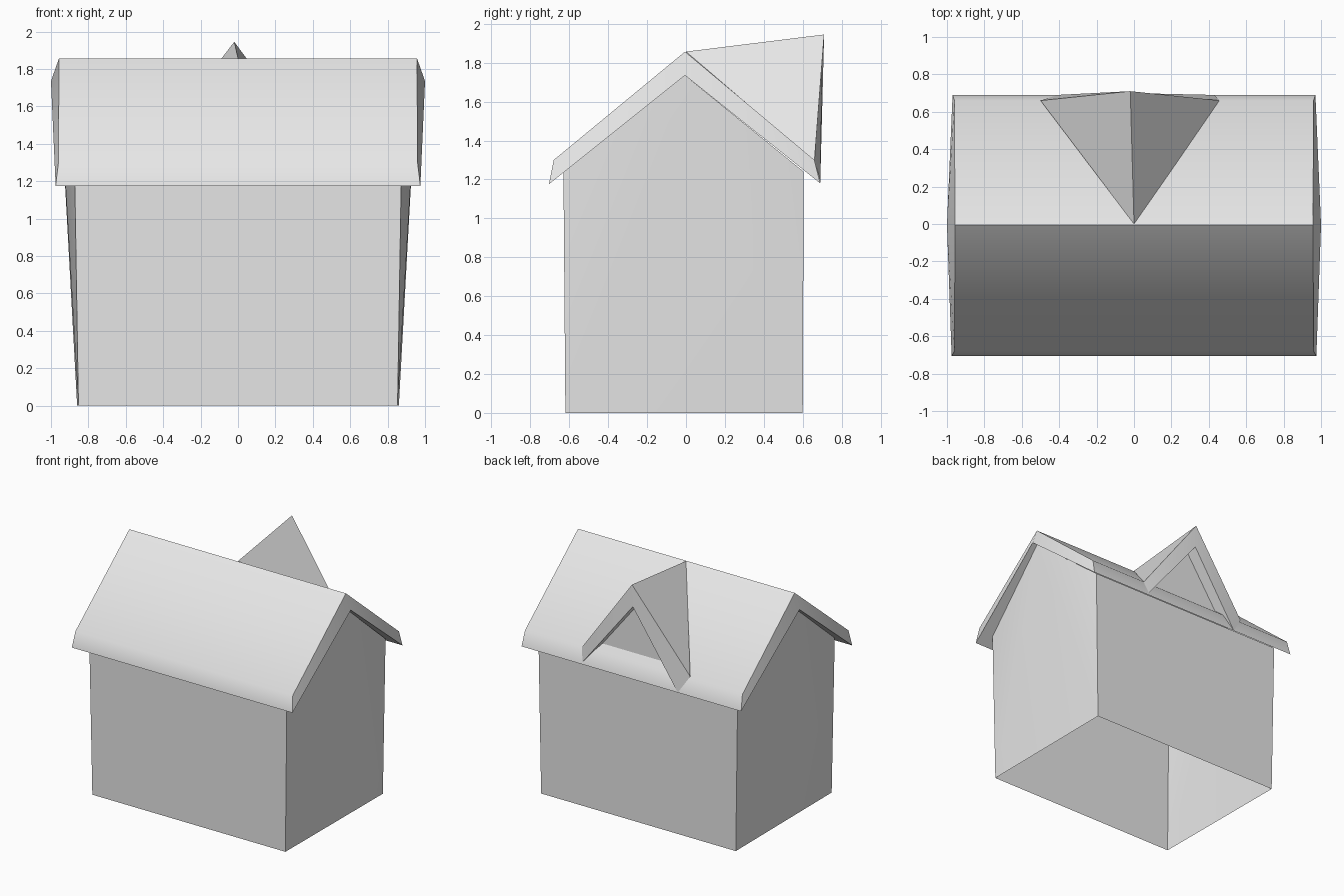
import bpy
import bmesh
import math

cube = bpy.data.objects.get("Cube")
if cube:
    bpy.data.objects.remove(cube, do_unlink=True)

# Single plain grey
grey = bpy.data.materials.new("plain_grey")
grey.use_nodes = True
grey.diffuse_color = (0.8, 0.8, 0.8, 1)
grey.node_tree.nodes["Principled BSDF"].inputs["Base Color"].default_value = (0.8, 0.8, 0.8, 1)


def finish(name, bm, angle):
    bmesh.ops.recalc_face_normals(bm, faces=bm.faces[:])
    mesh = bpy.data.meshes.new(name)
    bm.to_mesh(mesh)
    bm.free()
    mesh.materials.append(grey)
    obj = bpy.data.objects.new(name, mesh)
    bpy.context.scene.collection.objects.link(obj)
    bpy.ops.object.select_all(action='DESELECT')
    bpy.context.view_layer.objects.active = obj
    obj.select_set(True)
    bpy.ops.object.shade_smooth_by_angle(angle=math.radians(angle))
    return obj


def mirrored_loft(name, profile, spans, caps, angle=45):
    """Span a (y, z, half width) profile across x and close both ends."""
    bm = bmesh.new()
    left = [bm.verts.new((x, y, z)) for y, z, x in profile]
    right = [bm.verts.new((-x, y, z)) for y, z, x in profile]
    for a, b in spans:
        bm.faces.new((left[a], left[b], right[b], right[a]))
    for cap in caps:
        bm.faces.new([left[i] for i in cap])
        bm.faces.new([right[i] for i in reversed(cap)])
    return finish(name, bm, angle)


# Walls: open underneath, gables leaning out towards the peak
mirrored_loft(
    "walls",
    [(-0.62, 0, 0.853), (-0.63, 1.235, 0.873), (-0.005, 1.735, 0.955),
     (0.605, 1.24, 0.88), (0.60, 0, 0.86)],
    [(0, 1), (3, 4)],
    [(0, 1, 2), (0, 2, 4), (4, 2, 3)])

# Main roof: thick gabled slab with flared ends
mirrored_loft(
    "main_roof",
    [(-0.005, 1.857, 0.957), (0.66, 1.30, 0.96), (0.69, 1.18, 0.97),
     (-0.005, 1.735, 1.0), (-0.705, 1.175, 0.975), (-0.68, 1.30, 0.96)],
    [(i, (i + 1) % 6) for i in range(6)],
    [(0, 1, 2, 3), (0, 3, 4, 5)])

# Dormer roof: two thick triangular slopes fanning out from the ridge
outer = [(0, 0, 1.857), (0.46, 0.66, 1.295), (-0.02, 0.71, 1.945), (-0.5, 0.66, 1.32)]
inner = [(0, 0, 1.74), (0.43, 0.69, 1.20), (-0.02, 0.70, 1.765), (-0.41, 0.69, 1.18)]
bm = bmesh.new()
top = [bm.verts.new(p) for p in outer]
low = [bm.verts.new(p) for p in inner]
for ring in (top, low):
    bm.faces.new(ring[:3])
    bm.faces.new((ring[0], ring[2], ring[3]))
for i in range(4):
    j = (i + 1) % 4
    bm.faces.new((top[i], top[j], low[j], low[i]))
finish("dormer_roof", bm, 45)

# Dormer wall: triangle set back under the dormer slopes
bm = bmesh.new()
bm.faces.new([bm.verts.new(p) for p in
              ((0.38, 0.605, 1.27), (-0.38, 0.605, 1.27), (-0.02, 0.605, 1.765))])
finish("dormer_wall", bm, 30)
